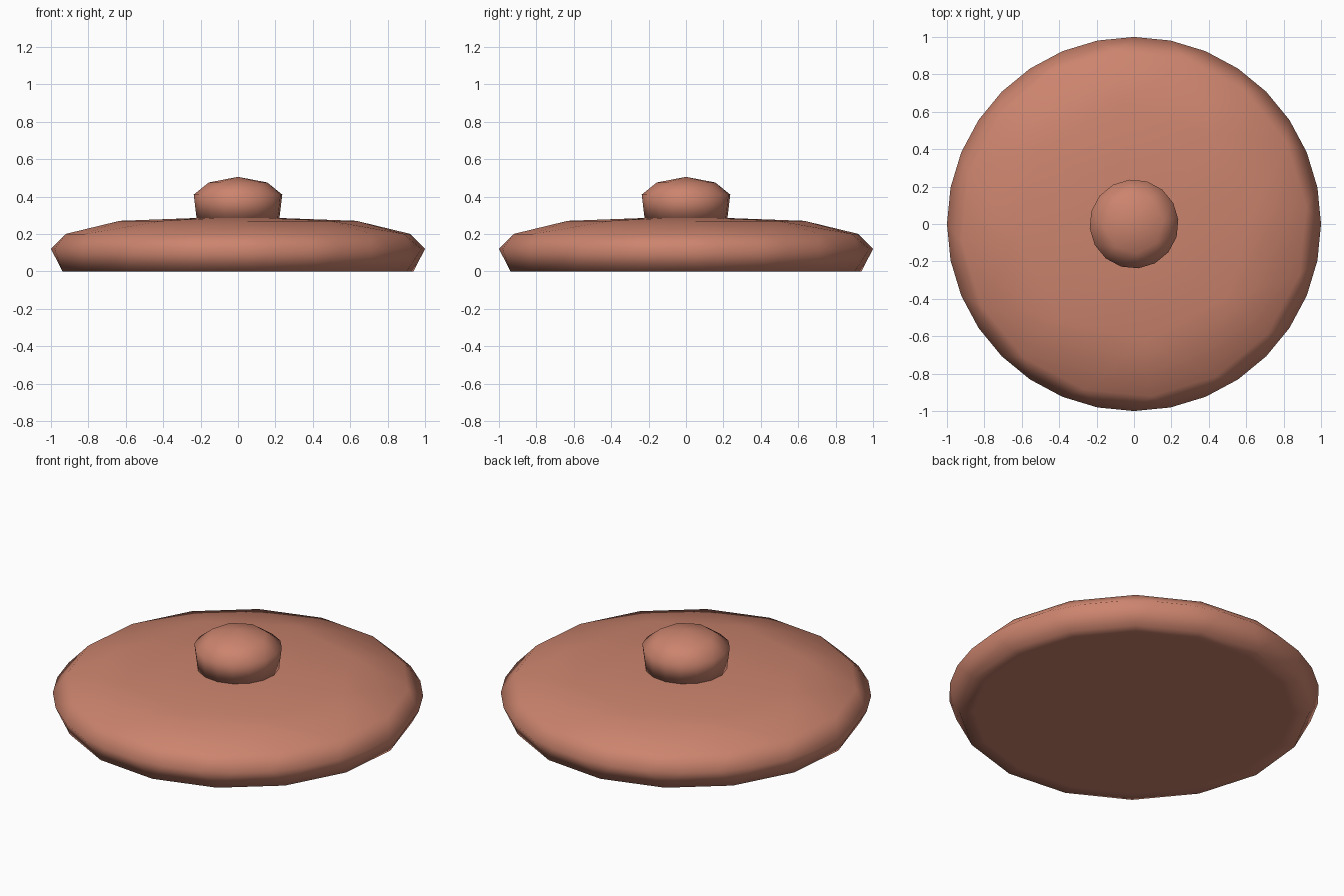
import bpy, bmesh, math

if "Cube" in bpy.data.objects:
    bpy.data.objects.remove(bpy.data.objects["Cube"])

TURN = math.tau / 64   # small twist of the coarse rings


def bridge(bm, a, b):
    """Join two rings of (vertex, angle), whose counts may differ, with triangles."""
    n, m = len(a), len(b)

    def mid(ring, k):
        c = len(ring)
        return ring[0][1] + math.tau * (k + 0.5) / c
    i = j = 0
    while i < n or j < m:
        if j == m or (i < n and mid(a, i) <= mid(b, j) + 1e-6):
            bm.faces.new((a[i % n][0], a[(i + 1) % n][0], b[j % m][0]))
            i += 1
        else:
            bm.faces.new((a[i % n][0], b[(j + 1) % m][0], b[j % m][0]))
            j += 1


def turned(name, rings, base_z, tip_z, material):
    """Closed turned solid from rings of (radius, height, sides)."""
    bm = bmesh.new()
    loops = []
    for r, z, n in rings:
        start = 0 if n == 32 else TURN
        angles = [start + math.tau * k / n for k in range(n)]
        loops.append([(bm.verts.new((r * math.cos(t), r * math.sin(t), z)), t)
                      for t in angles])
    for a, b in zip(loops, loops[1:]):
        bridge(bm, a, b)
    for loop, z in ((loops[0], base_z), (loops[-1], tip_z)):
        tip = bm.verts.new((0, 0, z))
        for k in range(len(loop)):
            bm.faces.new((loop[k][0], loop[(k + 1) % len(loop)][0], tip))
    bmesh.ops.recalc_face_normals(bm, faces=bm.faces[:])
    for f in bm.faces:
        f.smooth = True
    mesh = bpy.data.meshes.new(name)
    bm.to_mesh(mesh)
    bm.free()
    mesh.materials.append(material)
    obj = bpy.data.objects.new(name, mesh)
    bpy.context.collection.objects.link(obj)
    return obj


clay = bpy.data.materials.new("clay")
clay.diffuse_color = (0.6, 0.23, 0.155, 1)
clay.use_nodes = True
clay.node_tree.nodes["Principled BSDF"].inputs["Base Color"].default_value = clay.diffuse_color

# Wide lid: flat base, bulging rim, shallow dome
turned("lid", [(0.86, 0, 16), (0.943, 0, 16), (1.0, 0.12, 32), (0.925, 0.2, 16),
               (0.635, 0.27, 8), (0.225, 0.285, 16)], 0, 0.287, clay)

# Rounded handle knob
turned("knob", [(0.222, 0.28, 16), (0.238, 0.41, 16), (0.157, 0.475, 8)],
       0.28, 0.505, clay)
